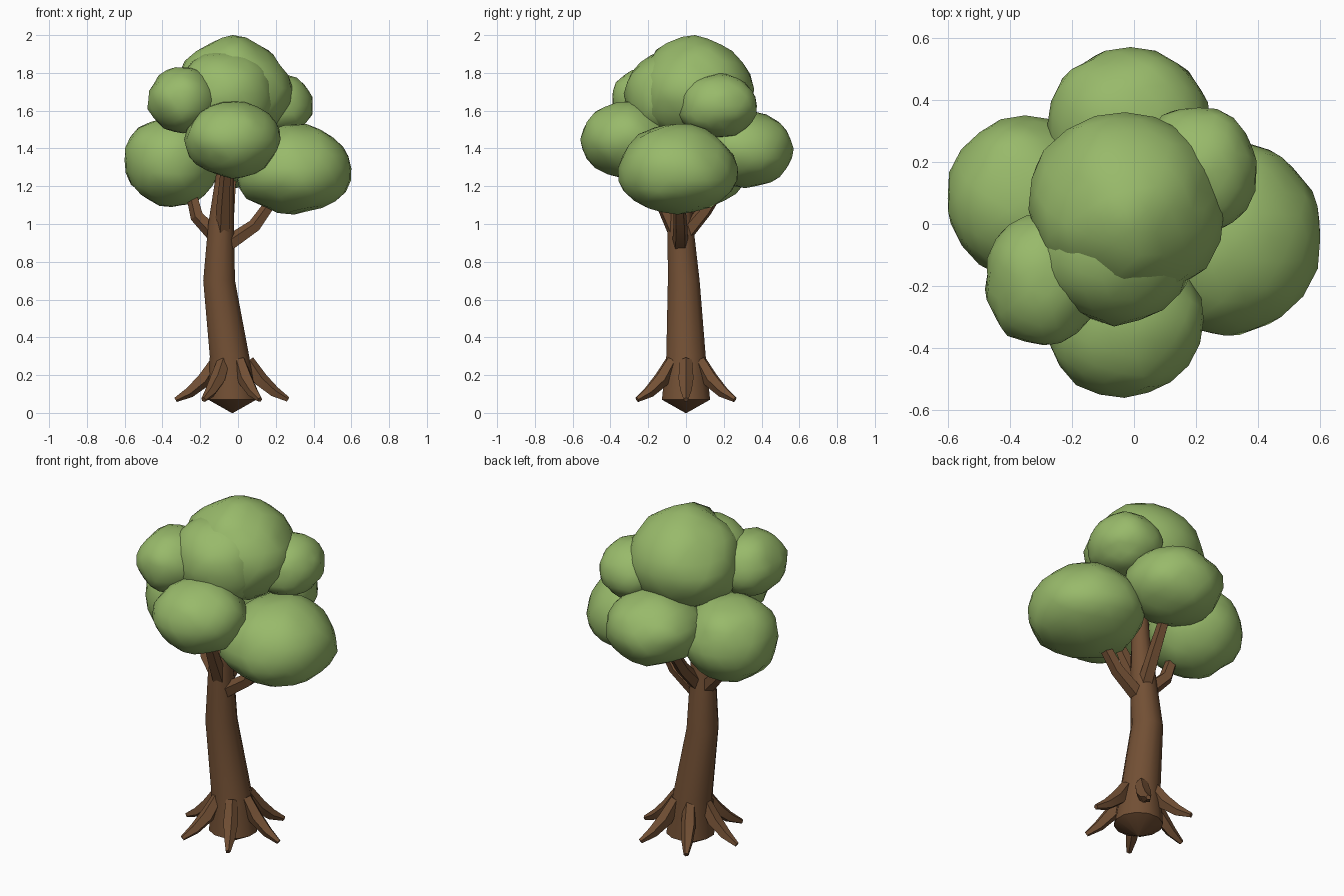
import bpy, bmesh, math
from mathutils import Vector, noise

if "Cube" in bpy.data.objects:
    bpy.data.objects.remove(bpy.data.objects["Cube"], do_unlink=True)


def material(name, rgb):
    mat = bpy.data.materials.new(name)
    mat.use_nodes = True
    mat.diffuse_color = (*rgb, 1)
    mat.node_tree.nodes["Principled BSDF"].inputs["Base Color"].default_value = (*rgb, 1)
    return mat


BARK = material("bark brown", (0.17, 0.08, 0.035))
LEAF = material("leaf green", (0.315, 0.49, 0.145))


def finish(bm, name, mat, angle):
    bmesh.ops.recalc_face_normals(bm, faces=bm.faces)
    mesh = bpy.data.meshes.new(name)
    bm.to_mesh(mesh)
    bm.free()
    mesh.materials.append(mat)
    obj = bpy.data.objects.new(name, mesh)
    bpy.context.collection.objects.link(obj)
    bpy.ops.object.select_all(action='DESELECT')
    obj.select_set(True)
    bpy.context.view_layer.objects.active = obj
    bpy.ops.object.shade_smooth_by_angle(angle=math.radians(angle))


def tube(name, points, radii, sides, angle=30, level=False):
    """Tapered tube along a path; level keeps every ring horizontal."""
    bm = bmesh.new()
    pts = [Vector(p) for p in points]
    rings = []
    for i, p in enumerate(pts):
        tangent = pts[min(i + 1, len(pts) - 1)] - pts[max(i - 1, 0)]
        if level:
            tangent = Vector((0, 0, 1))
        turn = Vector((0, 0, 1)).rotation_difference(tangent.normalized())
        ring = []
        for k in range(sides):
            a = math.tau * (k + 0.5) / sides
            ring.append(bm.verts.new(p + turn @ Vector((math.cos(a), math.sin(a), 0)) * radii[i]))
        rings.append(ring)
    for low, high in zip(rings, rings[1:]):
        for k in range(sides):
            n = (k + 1) % sides
            bm.faces.new((low[k], low[n], high[n], high[k]))
    bm.faces.new(rings[0])
    bm.faces.new(rings[-1])
    finish(bm, name, BARK, angle)


def leaf_clump(name, low, high, taper, seed):
    """Lumpy rounded foliage mass fitted to a box, narrowing upward by taper."""
    bm = bmesh.new()
    bmesh.ops.create_icosphere(bm, subdivisions=3, radius=1)
    shift = Vector((seed * 7.3, seed * 3.1, seed * 5.7))
    for v in bm.verts:
        d = v.co.normalized()
        v.co = d * (1 + 0.07 * noise.noise(d * 1.7 + shift) + 0.045 * noise.noise(d * 4 + shift))
        v.co.x *= 1 - taper * d.z
        v.co.y *= 1 - taper * d.z
    for axis in range(3):
        values = [v.co[axis] for v in bm.verts]
        lo, hi = min(values), max(values)
        for v in bm.verts:
            t = (v.co[axis] - lo) / (hi - lo)
            v.co[axis] = low[axis] + t * (high[axis] - low[axis])
    finish(bm, name, LEAF, 60)


# Trunk with a shallow pointed underside
tube("trunk",
     [(-0.03, 0, 0), (-0.03, 0, 0.07), (-0.045, 0, 0.3), (-0.1, -0.012, 0.7),
      (-0.09, -0.03, 1.0), (-0.07, -0.03, 1.25), (-0.05, 0, 1.5)],
     [0.004, 0.132, 0.108, 0.087, 0.07, 0.05, 0.03], 12, 40, level=True)

# Six splayed roots around the base
for i in range(6):
    a = math.tau * i / 6
    path = [(-0.033 + r * math.cos(a), r * math.sin(a), z)
            for r, z in ((0.085, 0.275), (0.15, 0.175), (0.225, 0.11), (0.298, 0.07))]
    tube(f"root_{i + 1}", path, [0.034, 0.042, 0.031, 0.014], 5, 20)

# Branches reaching into the foliage
branches = {
    "branch_left": [(-0.07, -0.03, 0.88), (0.09, -0.03, 0.99), (0.24, -0.04, 1.2)],
    "branch_right": [(-0.1, -0.02, 0.92), (-0.215, 0.01, 1.04), (-0.26, 0.04, 1.22)],
    "branch_back": [(-0.08, -0.01, 0.94), (-0.05, 0.1, 1.07), (-0.03, 0.25, 1.3)],
    "branch_front": [(-0.08, -0.05, 0.95), (-0.075, -0.12, 1.1), (-0.06, -0.22, 1.32)],
}
for name, path in branches.items():
    tube(name, path, [0.045, 0.038, 0.028], 5, 20)

# Foliage clumps: low and high corners and upward taper of each
clumps = {
    "foliage_top": [(-0.34, -0.27, 1.43), (0.29, 0.36, 2.0), 0.12],
    "foliage_top_front": [(-0.33, -0.33, 1.46), (0.2, 0.15, 1.92), 0.05],
    "foliage_left": [(-0.01, -0.36, 1.05), (0.6, 0.275, 1.53), 0.12],
    "foliage_right": [(-0.6, -0.18, 1.09), (-0.1, 0.35, 1.56), 0],
    "foliage_front": [(-0.285, -0.56, 1.24), (0.225, -0.05, 1.65), 0],
    "foliage_back": [(-0.28, 0.06, 1.19), (0.25, 0.57, 1.6), 0],
    "foliage_upper_right": [(-0.48, -0.39, 1.48), (-0.1, 0.04, 1.83), 0],
    "foliage_upper_left": [(0.02, -0.04, 1.46), (0.395, 0.375, 1.8), 0],
}
for seed, (name, (low, high, taper)) in enumerate(clumps.items(), 1):
    leaf_clump(name, low, high, taper, seed)
